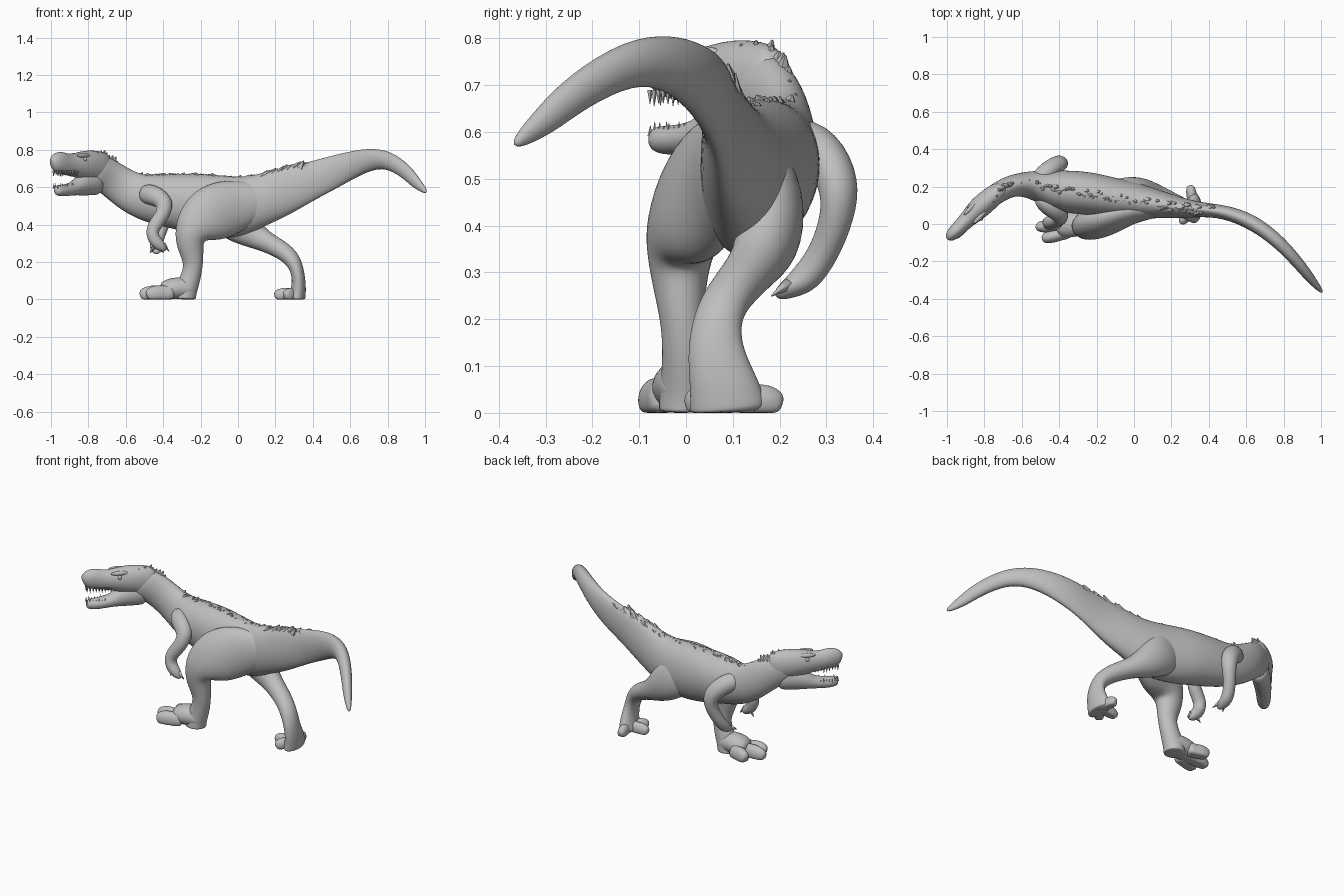
import bpy, bmesh, math, random
from mathutils import Vector, Matrix

random.seed(4)
if "Cube" in bpy.data.objects:
    bpy.data.objects.remove(bpy.data.objects["Cube"], do_unlink=True)

SIDES = 12
UP, ACROSS = Vector((0, 0, 1)), Vector((0, 1, 0))

grey = bpy.data.materials.new("stone grey")
grey.use_nodes = True
colour = (.52, .52, .52, 1)
grey.diffuse_color = colour
for node in grey.node_tree.nodes:
    if node.type == "BSDF_PRINCIPLED":
        node.inputs["Base Color"].default_value = colour


def finish(name, bm, smooth=True):
    """Turn a bmesh into a named, coloured object."""
    bmesh.ops.recalc_face_normals(bm, faces=bm.faces)
    mesh = bpy.data.meshes.new(name)
    bm.to_mesh(mesh)
    bm.free()
    mesh.materials.append(grey)
    obj = bpy.data.objects.new(name, mesh)
    bpy.context.collection.objects.link(obj)
    for poly in mesh.polygons:
        poly.use_smooth = smooth
    return obj


def tube(name, rings, ref):
    """Loft rings of (x, y, z, radius along ref, radius across ref)."""
    bm = bmesh.new()
    centres = [Vector(r[:3]) for r in rings]
    loops = []
    for i, ring in enumerate(rings):
        ahead = centres[min(i + 1, len(rings) - 1)]
        tangent = (ahead - centres[max(i - 1, 0)]).normalized()
        a = (ref - tangent * ref.dot(tangent)).normalized()
        b = tangent.cross(a)
        loop = []
        for k in range(SIDES):
            t = math.tau * k / SIDES
            p = centres[i] + 1.05 * (a * math.cos(t) * ring[3] + b * math.sin(t) * ring[4])
            p.z = max(p.z, 0)
            loop.append(bm.verts.new(p))
        loops.append(loop)
    for one, two in zip(loops, loops[1:]):
        for k in range(SIDES):
            n = (k + 1) % SIDES
            bm.faces.new((one[k], one[n], two[n], two[k]))
    bm.faces.new(loops[0])
    bm.faces.new(loops[-1])
    obj = finish(name, bm)
    sub = obj.modifiers.new("rounding", "SUBSURF")
    sub.levels = sub.render_levels = 2


def spike(bm, base, direction, radius, length):
    """Add a small five-sided cone with its base at a point."""
    d = Vector(direction).normalized()
    turn = d.to_track_quat("Z", "Y").to_matrix().to_4x4()
    place = Matrix.Translation(Vector(base) + d * length / 2) @ turn
    bmesh.ops.create_cone(bm, cap_ends=True, segments=5, radius1=radius,
                          radius2=radius * .1, depth=length, matrix=place)


def toe(name, start, tip, r):
    """A knuckled toe resting on the ground, with a blunt claw."""
    s, e = Vector(start), Vector(tip)
    rings = []
    for f, size in ((0, 1.2), (.35, 1), (.6, 1.1), (.85, .95), (1, .6)):
        p = s.lerp(e, f)
        rings.append((p.x, p.y, r * size * .7, r * size * 1.15, r * size * .85))
    tube(name, rings, UP)


# Tail, torso and neck in one sweep
tail = [
    (1.01, -.37, .57, .012, .01), (.95, -.3, .625, .033, .024), (.9, -.235, .685, .04, .03),
    (.8, -.12, .752, .048, .035), (.7, -.035, .75, .06, .039), (.6, .025, .717, .073, .041),
    (.5, .06, .678, .088, .037), (.4, .075, .638, .098, .036), (.3, .08, .602, .117, .046),
]
torso = [
    (.2, .095, .56, .13, .063), (.1, .11, .525, .138, .08), (0, .125, .493, .163, .098),
    (-.12, .14, .497, .168, .108), (-.25, .165, .515, .157, .115), (-.38, .175, .53, .14, .112),
    (-.48, .195, .54, .126, .092),
]
neck = [
    (-.57, .214, .57, .108, .068), (-.65, .207, .625, .098, .058), (-.72, .175, .675, .095, .056),
    (-.79, .12, .7, .084, .055),
]
spine = tail + torso + neck
tube("body_and_tail", spine, UP)

# Head with open jaws, closed behind the cheeks
skull = [
    (-.69, .2, .69, .085, .045), (-.76, .145, .712, .086, .058), (-.83, .085, .718, .078, .06),
    (-.88, .035, .718, .06, .047), (-.92, -.005, .722, .057, .04), (-.955, -.04, .735, .06, .038),
    (-.982, -.065, .728, .048, .03), (-.995, -.078, .72, .025, .017),
]
jaw = [
    (-.73, .17, .63, .07, .048), (-.79, .12, .622, .065, .05), (-.845, .07, .61, .055, .047),
    (-.885, .03, .59, .032, .041), (-.945, -.04, .58, .032, .036), (-.975, -.075, .587, .026, .022),
]
tube("skull", skull, UP)
tube("lower_jaw", jaw, UP)

# Teeth, eyes and brow ridges on both sides of the head
forward = Vector((-.7, -.72, 0)).normalized()
aside = UP.cross(forward)
teeth, eyes = bmesh.new(), bmesh.new()
for side, label in ((-1, "left"), (1, "right")):
    for i in range(9):
        f = i / 8
        along = Vector((-.885, .03, 0)).lerp(Vector((-.975, -.066, 0)), f)
        out = aside * side * (.034 - .018 * f ** 2)
        spike(teeth, along + out + UP * .69, -UP, .007, random.uniform(.022, .036))
        spike(teeth, along + out * .9 + UP * .592, UP, .006, random.uniform(.018, .032))
    eye = Vector((-.85, .06, .75)) + aside * side * .046
    bmesh.ops.create_uvsphere(eyes, u_segments=12, v_segments=8, radius=.011,
                              matrix=Matrix.Translation(eye))
    ridge = []
    for step, r in ((-.05, .006), (-.02, .013), (.015, .013), (.05, .005)):
        p = eye + UP * .02 + forward * step - aside * side * .012
        ridge.append((*p, r, r))
    tube(f"{label}_brow_ridge", ridge, UP)
finish("teeth", teeth, False)
finish("eyes", eyes)


def back_point(x):
    """The point on the top of the back at a given x."""
    for p, q in zip(spine, spine[1:]):
        if q[0] <= x <= p[0]:
            f = (p[0] - x) / (p[0] - q[0])
            mix = [u + (v - u) * f for u, v in zip(p, q)]
            return Vector((x, mix[1], mix[2] + mix[3]))


# Ragged, low crest along the neck, back and tail base
crest = bmesh.new()
for i in range(80):
    x = .42 - i * .015
    tall = .045 if x < -.66 else .042 if .12 < x < .36 else .026
    row = random.uniform(-1, 1)
    base = back_point(x) + Vector((0, row * .015, -.018))
    spike(crest, base, (.6, row * .3, 1), .024, tall * random.uniform(.7, 1.2))
finish("back_crest", crest, False)

# Legs: one planted forward, one trailing behind
tube("forward_leg", [
    (.2, .095, .555, .03, .06), (.1, .085, .53, .055, .1), (0, .075, .505, .068, .135),
    (-.08, .05, .485, .078, .152), (-.17, .015, .445, .086, .15), (-.245, -.01, .38, .08, .105),
    (-.262, -.015, .31, .064, .075), (-.246, -.012, .245, .052, .062), (-.238, -.005, .18, .046, .05),
    (-.255, 0, .11, .05, .054), (-.28, 0, .05, .055, .06), (-.285, 0, .01, .058, .06),
    (-.285, 0, 0, .056, .058)], ACROSS)
tube("trailing_leg", [
    (-.14, .16, .53, .05, .1), (-.04, .18, .45, .078, .125), (.05, .177, .365, .07, .088),
    (.14, .145, .312, .055, .053), (.23, .105, .268, .05, .05), (.295, .068, .215, .05, .044),
    (.322, .06, .14, .058, .034), (.326, .078, .07, .07, .038), (.316, .09, .015, .082, .045),
    (.316, .09, 0, .08, .044)], ACROSS)

# Feet and toes
tube("forward_foot", [
    (-.225, 0, .045, .045, .045), (-.28, 0, .06, .06, .06), (-.35, -.005, .058, .06, .07),
    (-.42, -.01, .045, .045, .06)], UP)
for i, tip in enumerate(((-.49, -.08, 0), (-.525, -.015, 0), (-.46, .075, 0))):
    toe(f"forward_toe_{i + 1}", (-.34, tip[1] * .5, 0), tip, .038)
for i, tip in enumerate(((.25, .005, 0), (.195, .085, 0), (.3, .205, 0))):
    toe(f"trailing_toe_{i + 1}", (.32, .09, 0), tip, .031)

# Arms, bent at the elbow, with thick hands
near_arm = [
    (-.52, .15, .57, .04, .05), (-.45, .085, .56, .05, .058), (-.38, .045, .515, .042, .05),
    (-.405, .018, .445, .034, .04), (-.465, .008, .375, .034, .036), (-.45, 0, .32, .034, .036),
    (-.415, 0, .285, .03, .03), (-.385, 0, .262, .012, .012)]
far_arm = [
    (-.53, .22, .59, .045, .05), (-.46, .29, .565, .05, .055), (-.39, .33, .49, .044, .05),
    (-.395, .325, .42, .036, .038), (-.425, .295, .34, .032, .032), (-.44, .255, .285, .034, .036),
    (-.435, .22, .265, .022, .03), (-.43, .19, .25, .01, .014)]
for name, arm, reach in (("near", near_arm, .1), ("far", far_arm, -.9)):
    tube(f"{name}_arm", arm, ACROSS)
    claws = bmesh.new()
    palm = Vector(arm[-2][:3])
    for spread in (-.5, .5):
        spike(claws, palm + Vector((spread * .03, 0, .01)), (spread, reach, -.6), .015, .05)
    finish(f"{name}_claws", claws)
